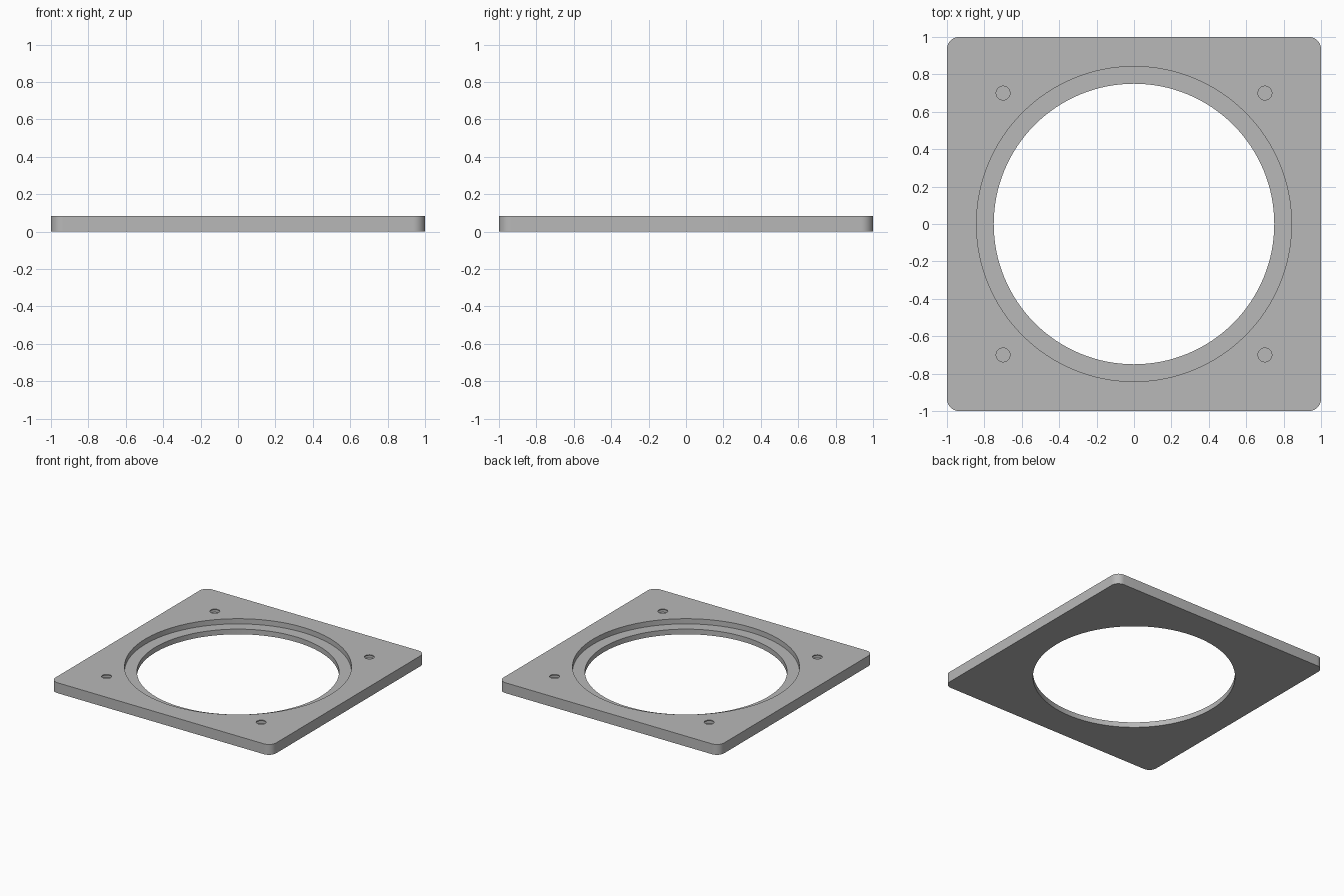
import bpy, bmesh, math
from mathutils import Matrix, Vector

default = bpy.data.objects.get("Cube")
if default:
    bpy.data.objects.remove(default, do_unlink=True)

THICK = 0.085          # plate thickness
STEP = 0.0425          # height of the ledge in the opening

grey = bpy.data.materials.new("plain grey")
grey.use_nodes = True
grey.diffuse_color = (0.48, 0.48, 0.48, 1)
grey.node_tree.nodes["Principled BSDF"].inputs["Base Color"].default_value = (0.48, 0.48, 0.48, 1)


def make_object(name, bm):
    bmesh.ops.recalc_face_normals(bm, faces=bm.faces)
    mesh = bpy.data.meshes.new(name)
    bm.to_mesh(mesh)
    bm.free()
    mesh.materials.append(grey)
    obj = bpy.data.objects.new(name, mesh)
    bpy.context.collection.objects.link(obj)
    return obj


def stepped_cutter(name, profile, sides, x=0, y=0):
    """Closed round solid from (radius, height) rings, bottom to top."""
    bm = bmesh.new()
    rings = []
    for radius, z in profile:
        rings.append([bm.verts.new((x + radius * math.cos(math.tau * i / sides),
                                    y + radius * math.sin(math.tau * i / sides), z))
                      for i in range(sides)])
    for low, high in zip(rings, rings[1:]):
        for i in range(sides):
            j = (i + 1) % sides
            bm.faces.new((low[i], low[j], high[j], high[i]))
    bm.faces.new(rings[0])
    bm.faces.new(rings[-1])
    cutter = make_object(name, bm)
    cutter.hide_render = True
    return cutter


# Square plate with rounded upright corners
bm = bmesh.new()
bmesh.ops.create_cube(bm, size=1)
bmesh.ops.transform(bm, verts=bm.verts, matrix=Matrix.Translation((0, 0, THICK / 2))
                    @ Matrix.Diagonal((2, 2, THICK, 1)))
upright = [e for e in bm.edges if abs((e.verts[0].co - e.verts[1].co).normalized().z) > 0.9]
bmesh.ops.bevel(bm, geom=upright, offset=0.065, segments=10, profile=0.5, affect='EDGES')
plate = make_object("mounting_plate", bm)

# Large opening with a wider recess above its ledge
cutters = [stepped_cutter("opening_cutter",
                          [(0.75, -0.1), (0.75, STEP), (0.842, STEP), (0.842, 0.2)], 128)]

# Small corner holes, each opening into a round pocket inside the plate
for x in (-0.7, 0.7):
    for y in (-0.7, 0.7):
        cutters.append(stepped_cutter(
            "pocket_cutter",
            [(0.12, 0.02), (0.12, 0.077), (0.037, 0.077), (0.037, 0.2)], 40, x, y))

# Cut every opening, then drop the cutters
bpy.ops.object.select_all(action='DESELECT')
bpy.context.view_layer.objects.active = plate
plate.select_set(True)
for cutter in cutters:
    cut = plate.modifiers.new("cut", 'BOOLEAN')
    cut.operation = 'DIFFERENCE'
    cut.solver = 'EXACT'
    cut.object = cutter
    bpy.ops.object.modifier_apply(modifier=cut.name)
    bpy.data.objects.remove(cutter, do_unlink=True)

bpy.ops.object.shade_smooth_by_angle(angle=math.radians(30))
